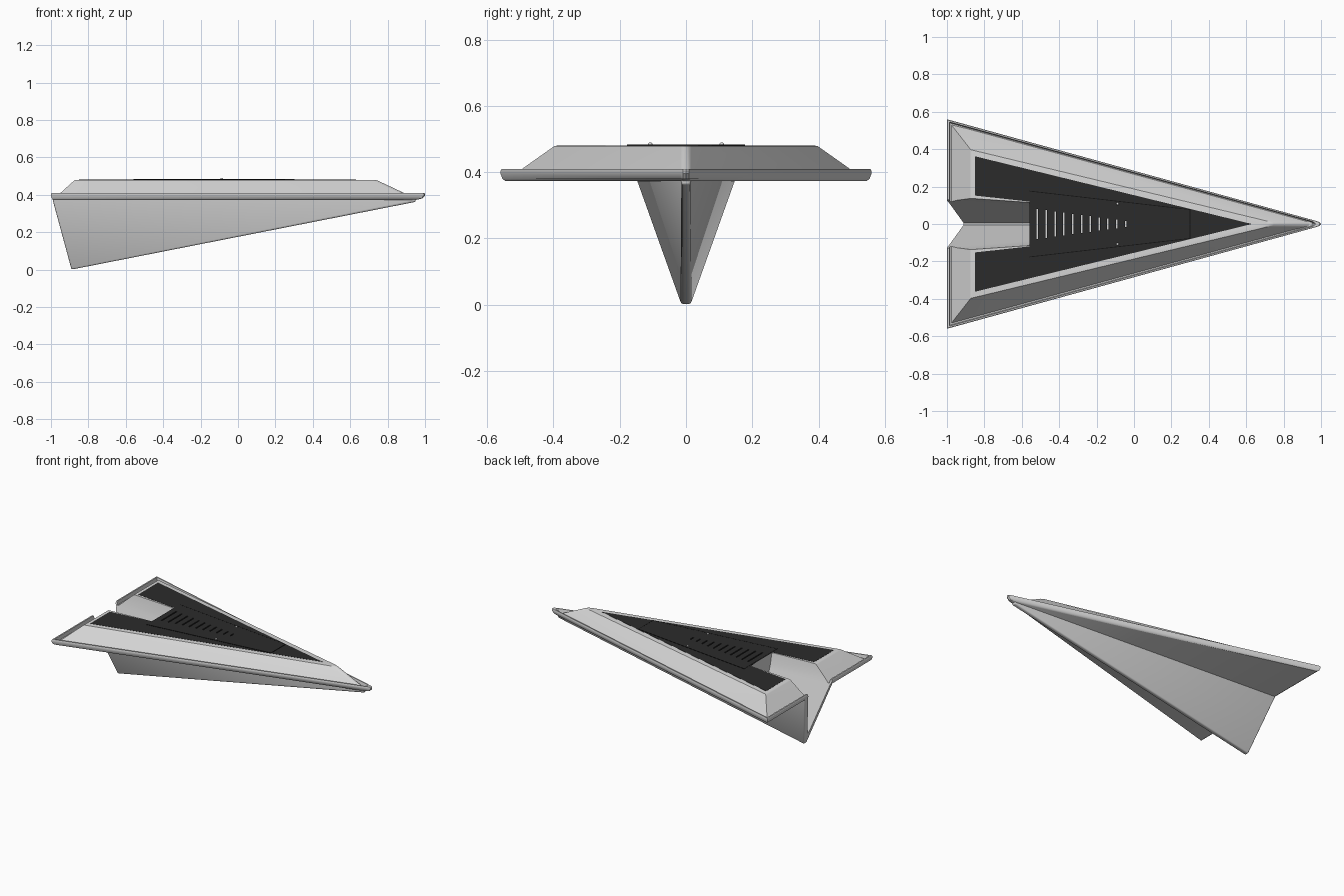
import bpy, bmesh
from mathutils import Vector

if "Cube" in bpy.data.objects:
    bpy.data.objects.remove(bpy.data.objects["Cube"])


def material(name, v):
    m = bpy.data.materials.new(name)
    m.use_nodes = True
    m.diffuse_color = (v, v, v, 1)
    m.node_tree.nodes["Principled BSDF"].inputs["Base Color"].default_value = (v, v, v, 1)
    return m


LIGHT = material("light grey shell", 0.68)
DARK = material("dark panel", 0.024)
BLACK = material("black seam", 0.006)


def finish(name, bm, mats):
    bmesh.ops.recalc_face_normals(bm, faces=bm.faces)
    mesh = bpy.data.meshes.new(name)
    bm.to_mesh(mesh)
    bm.free()
    ob = bpy.data.objects.new(name, mesh)
    bpy.context.collection.objects.link(ob)
    for m in mats:
        mesh.materials.append(m)
    return ob


def skin(bm, loops):
    """Join matching loops of points into a closed solid."""
    rings = [[bm.verts.new(p) for p in loop] for loop in loops]
    n = len(rings[0])
    for a, b in zip(rings, rings[1:]):
        for i in range(n):
            j = (i + 1) % n
            bm.faces.new((a[i], a[j], b[j], b[i]))
    bm.faces.new(rings[0])
    bm.faces.new(rings[-1])


def loft(name, loops, mats):
    bm = bmesh.new()
    skin(bm, loops)
    return finish(name, bm, mats)


def plate(name, outline, z0, z1, mat):
    return loft(name, [[(x, y, z) for x, y in outline] for z in (z0, z1)], [mat])


def dart(back, half, nose, z):
    """Triangular outline with a small rounded nose."""
    side = [(back, half), (nose - 0.025, 0.016), (nose - 0.006, 0.009)]
    pts = side + [(nose, 0)] + [(x, -y) for x, y in reversed(side)]
    return [(x, y, z) for x, y in pts]


def apply(ob, kind, **settings):
    mod = ob.modifiers.new(kind.title(), kind)
    for key, value in settings.items():
        setattr(mod, key, value)
    bpy.context.view_layer.objects.active = ob
    bpy.ops.object.modifier_apply(modifier=mod.name)


def cut(ob, cutter):
    apply(ob, "BOOLEAN", object=cutter, operation="DIFFERENCE", solver="EXACT")


def smooth(ob, angle=0.6):
    bpy.ops.object.select_all(action="DESELECT")
    ob.select_set(True)
    bpy.context.view_layer.objects.active = ob
    bpy.ops.object.shade_smooth_by_angle(angle=angle)


# Wing tray with a raised rim
wing = loft("wing_tray", [
    dart(-0.985, 0.545, 0.955, 0.373),
    dart(-0.995, 0.554, 0.985, 0.38),
    dart(-1, 0.56, 1, 0.396),
    dart(-1, 0.56, 1, 0.404),
    dart(-0.996, 0.556, 0.994, 0.41),
    dart(-0.987, 0.546, 0.97, 0.41),
    dart(-0.984, 0.54, 0.955, 0.385)], [LIGHT])

# Sloped upper deck
deck = loft("upper_deck", [
    dart(-0.982, 0.537, 0.95, 0.38),
    dart(-0.878, 0.404, 0.75, 0.474),
    dart(-0.872, 0.397, 0.735, 0.479),
    dart(-0.862, 0.387, 0.71, 0.48)], [LIGHT, DARK])

# Folded keel
keel = loft("keel", [
    [(-0.993, 0.15, 0.38), (-0.89, 0.014, 0), (-0.89, -0.014, 0), (-0.993, -0.15, 0.38)],
    [(0.95, 0.014, 0.38), (0.95, 0.014, 0.362), (0.95, -0.014, 0.362), (0.95, -0.014, 0.38)],
], [LIGHT])
apply(keel, "BEVEL", width=0.008, segments=3)


# Rear trough that opens the fold
def trough_section(x, floor, half):
    return [(x, 0.006, floor), (x, half, 0.41), (x, half + 0.022, 0.51),
            (x, -half - 0.022, 0.51), (x, -half, 0.41), (x, -0.006, floor)]


trough = loft("trough_cutter", [trough_section(-1.1, 0.04, 0.137),
                                trough_section(-0.56, 0.15, 0.1)], [LIGHT])
for part in (wing, deck, keel):
    cut(part, trough)

# Dark top panel and raised hatch
half_panel = [(-0.85, 0.152), (-0.85, 0.362)]
panel = plate("top_panel", half_panel + [(0.63, 0)] + [(x, -y) for x, y in reversed(half_panel)]
              + [(-0.56, -0.12), (-0.56, 0.12)], 0.476, 0.481, DARK)
hatch = plate("hatch", [(-0.558, 0.176), (0.3, 0.077), (0.3, -0.077), (-0.558, -0.176)],
              0.478, 0.4825, DARK)


# Hatch seams
def seam(name, a, b, width=0.004):
    a, b = Vector(a), Vector(b)
    d = (b - a).normalized() * width / 2
    n = Vector((-d.y, d.x))
    plate(name, [a + n, b + n, b - n, a - n], 0.48, 0.483, BLACK)


for side, label in ((1, "left"), (-1, "right")):
    seam("hatch_seam_" + label, (-0.558, 0.176 * side), (0.3, 0.077 * side))
seam("hatch_seam_front", (0.3, -0.077), (0.3, 0.077))

# Vent slots, shorter toward the nose, with a light floor
bm = bmesh.new()
for i in range(11):
    x, h = -0.516 + 0.0471 * i, 0.08 - 0.0063 * i
    w = 0.004
    ring = [(x - w, -h), (x + w, -h), (x + w, h), (x - w, h)]
    skin(bm, [[(a, b, z) for a, b in ring] for z in (0.465, 0.5)])
slots = finish("slot_cutter", bm, [LIGHT, DARK])
for f in slots.data.polygons:
    f.material_index = 0 if f.normal.z < -0.9 else 1
panel.data.materials.append(DARK)
hatch.data.materials.append(DARK)
for part in (deck, panel, hatch):
    cut(part, slots)

for helper in (trough, slots):
    bpy.data.objects.remove(helper)

# Small pegs beside the vents
for side, label in ((1, "left"), (-1, "right")):
    bpy.ops.mesh.primitive_uv_sphere_add(segments=16, ring_count=8, radius=0.007,
                                         location=(-0.088, 0.108 * side, 0.483))
    peg = bpy.context.object
    peg.name = "peg_" + label
    peg.data.materials.append(LIGHT)
    smooth(peg)

for part in (wing, deck, keel):
    smooth(part)
